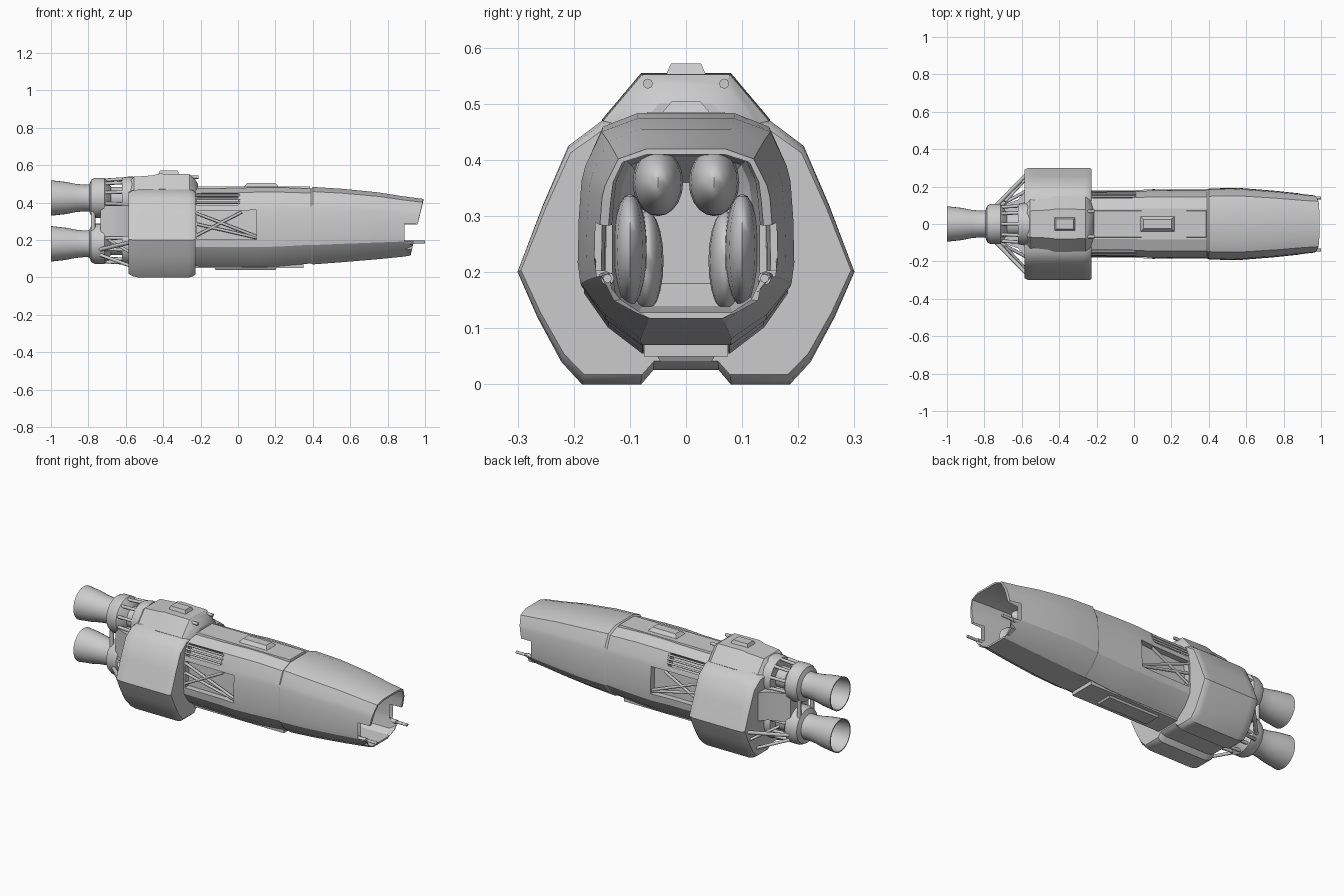
import bpy, bmesh, math
from mathutils import Vector

if "Cube" in bpy.data.objects:
    bpy.data.objects.remove(bpy.data.objects["Cube"])


def finish(name, bm, angle=30):
    bmesh.ops.recalc_face_normals(bm, faces=bm.faces)
    me = bpy.data.meshes.new(name)
    bm.to_mesh(me)
    bm.free()
    ob = bpy.data.objects.new(name, me)
    bpy.context.collection.objects.link(ob)
    bpy.ops.object.select_all(action='DESELECT')
    bpy.context.view_layer.objects.active = ob
    ob.select_set(True)
    bpy.ops.object.shade_smooth_by_angle(angle=math.radians(angle))
    return ob


def loft(name, rings, angle=30, edit=None):
    """Closed skin through equal-length point rings; edit(bm, faces) may rework it."""
    bm = bmesh.new()
    vs = [[bm.verts.new(p) for p in r] for r in rings]
    n = len(vs[0])
    faces = [[bm.faces.new((a[i], a[(i + 1) % n], b[(i + 1) % n], b[i])) for i in range(n)]
             for a, b in zip(vs, vs[1:])]
    bm.faces.new(vs[0])
    bm.faces.new(vs[-1])
    if edit:
        edit(bm, faces)
    return finish(name, bm, angle)


def both(half):
    return half + [(-y, z) for y, z in reversed(half)]


def box(name, lo, hi, taper=0.0):
    """Box whose top is inset by taper."""
    rings = []
    for z, t in ((lo[2], 0), (hi[2], taper)):
        rings.append([(lo[0] + t, lo[1] + t, z), (hi[0] - t, lo[1] + t, z),
                      (hi[0] - t, hi[1] - t, z), (lo[0] + t, hi[1] - t, z)])
    return loft(name, rings)


def rod(name, a, b, r=0.006, seg=8):
    a, b = Vector(a), Vector(b)
    q = (b - a).to_track_quat('Z', 'Y')
    rings = [[p + q @ Vector((r * math.cos(k * math.tau / seg), r * math.sin(k * math.tau / seg), 0))
              for k in range(seg)] for p in (a, b)]
    return loft(name, rings, 50)


def lathe(name, prof, z, seg=32):
    return loft(name, [[(x, r * math.cos(k * math.tau / seg), z + r * math.sin(k * math.tau / seg))
                        for k in range(seg)] for x, r in prof])


# Main hull: tapered faceted tube, open at the nose with an inner cavity
outer = both([(0.45, 1), (0.78, 0.88), (0.93, 0.57), (0.965, 0.43), (0.99, 0.1),
              (1, -0.31), (0.975, -0.5), (0.75, -0.78), (0.42, -1)])
inner = both([(0.5, 1), (0.82, 0.9), (0.94, 0.65), (0.97, 0.43), (1, 0.1),
              (1, -0.31), (1, -0.5), (0.93, -0.85), (0.65, -1)])
stations = [  # x, half width, bottom, top, nose slant, profile
    (-0.28, 0.178, 0.06, 0.475, 0, outer), (-0.22, 0.178, 0.06, 0.475, 0, outer),
    (0.0, 0.18, 0.058, 0.478, 0, outer), (0.10, 0.186, 0.055, 0.482, 0, outer),
    (0.22, 0.184, 0.06, 0.482, 0, outer), (0.39, 0.184, 0.075, 0.475, 0, outer),
    (0.40, 0.19, 0.07, 0.484, 0, outer), (0.56, 0.193, 0.082, 0.474, 0, outer),
    (0.75, 0.178, 0.098, 0.455, 0, outer), (0.89, 0.163, 0.112, 0.433, 0, outer),
    (0.957, 0.155, 0.118, 0.42, 0.034, outer), (0.957, 0.138, 0.128, 0.41, 0.034, inner),
    (0.89, 0.132, 0.128, 0.412, 0, inner), (0.75, 0.128, 0.13, 0.412, 0, inner),
    (0.62, 0.12, 0.14, 0.405, 0, inner), (0.56, 0.08, 0.18, 0.36, 0, inner)]


def hull_edit(bm, faces):
    n = len(outer)
    gone = []
    for mirror in (False, True):
        col = (lambda i: n - 2 - i) if mirror else (lambda i: i)
        sgn = -1 if mirror else 1
        # Sunken bays: rails above, truss at the side
        for rows, cols, depth in (((1,), (1,), (0.03, -0.025)), ((1, 2), (3, 4), (0.035, 0))):
            reg = [faces[r][col(c)] for r in rows for c in cols]
            out = bmesh.ops.extrude_face_region(bm, geom=reg)['geom']
            bmesh.ops.translate(bm, verts=[v for v in out if isinstance(v, bmesh.types.BMVert)],
                                vec=(0, -sgn * depth[0], depth[1]))
            gone += [f for f in reg if f.is_valid]
        # Broken notch at the nose
        gone += [faces[r][col(c)] for r in (9, 10, 11) for c in (4, 5)]
    bmesh.ops.delete(bm, geom=gone, context='FACES')


hull = loft("main_hull", [[(x + s * pz, w * py, (zb + zt) / 2 + pz * (zt - zb) / 2) for py, pz in prof]
                          for x, w, zb, zt, s, prof in stations], 22, hull_edit)

# Lumps lining the cavity
for s in (-1, 1):
    for x, y, z, size in ((0.62, 0.05, 0.36, (0.16, 0.045, 0.06)), (0.64, 0.10, 0.24, (0.18, 0.032, 0.1)),
                          (0.6, 0.07, 0.22, (0.1, 0.03, 0.09))):
        bm = bmesh.new()
        bmesh.ops.create_uvsphere(bm, u_segments=16, v_segments=10, radius=1)
        for v in bm.verts:
            v.co = Vector((x + v.co.x * size[0], s * y + v.co.y * size[1], z + v.co.z * size[2]))
        finish("cavity_lump", bm, 60)

# Hull panels, top and bottom
box("top_panel", (0.02, -0.055, 0.47), (0.23, 0.055, 0.505), 0.03)
box("top_spine", (-0.25, -0.075, 0.465), (0.39, 0.075, 0.486), 0.006)
box("belly_panel", (-0.12, -0.045, 0.04), (0.2, 0.045, 0.08), -0.025)
box("belly_plate", (-0.25, -0.075, 0.05), (0.35, 0.075, 0.09))

# Collar: wide armoured ring with two feet
ring = both([(0.09, 0.475), (0.15, 0.47), (0.21, 0.425), (0.255, 0.32), (0.30, 0.2), (0.265, 0.12),
             (0.222, 0.04), (0.185, 0.0), (0.08, 0.0), (0.058, 0.026)])
loft("collar", [[(x, y * k, 0.25 + (z - 0.25) * kz) for y, z in ring]
                for x, k, kz in ((-0.585, 0.97, 0.92), (-0.565, 1, 0.97), (-0.535, 1, 1),
                                 (-0.265, 1, 1), (-0.24, 1, 0.975), (-0.228, 0.98, 0.93))], 35)
# Hump above the collar
hump = both([(0.08, 0.555), (0.15, 0.472), (0.15, 0.42)])
loft("collar_hump", [[(x, y * k, 0.42 + (z - 0.42) * k) for y, z in hump]
                     for x, k in ((-0.58, 0.7), (-0.555, 0.88), (-0.46, 0.93), (-0.42, 1),
                                  (-0.26, 0.98), (-0.235, 0.85), (-0.215, 0.6))], 25)
box("hump_cap", (-0.43, -0.04, 0.54), (-0.31, 0.04, 0.572), 0.013)
box("antenna_base", (-0.31, -0.085, 0.52), (-0.27, 0.085, 0.55), 0.005)

# Engines: hollow bells, bulged housings and cage bars
bell = [(-0.8, 0.005), (-0.8, 0.03), (-0.86, 0.065), (-0.92, 0.08), (-1, 0.089), (-1, 0.095), (-0.92, 0.086),
        (-0.87, 0.076), (-0.82, 0.071), (-0.795, 0.072)]
bell += [(-0.785, 0.098), (-0.765, 0.108), (-0.715, 0.108), (-0.70, 0.092), (-0.68, 0.06), (-0.55, 0.06)]
for z, word in ((0.425, "upper"), (0.18, "lower")):
    lathe(word + "_engine", bell, z)
    for k in range(10):
        a = math.tau * (k + 0.5) / 10
        c, s = math.cos(a), math.sin(a)
        rod(word + "_cage_bar", (-0.72, 0.095 * c, z + 0.095 * s), (-0.56, 0.105 * c, z + 0.105 * s), 0.009)
    lathe(word + "_cage_ring", [(-0.62, 0.06), (-0.62, 0.108), (-0.59, 0.114), (-0.56, 0.114), (-0.56, 0.06)], z)
# Block between the engines
loft("engine_block", [[(x, y * w, z) for y, z in ((-1, 0.22), (1, 0.22), (1, 0.385), (-1, 0.385))]
                      for x, w in ((-0.735, 0.085), (-0.70, 0.10), (-0.62, 0.13), (-0.56, 0.2))])
for s in (-1, 1):
    rod("engine_link", (-0.775, s * 0.06, 0.2), (-0.775, s * 0.06, 0.4), 0.012)
    # Braces from the engines to the collar
    rod("lower_brace", (-0.735, s * 0.10, 0.15), (-0.57, s * 0.27, 0.19), 0.011)
    rod("foot_brace", (-0.735, s * 0.09, 0.12), (-0.57, s * 0.18, 0.06), 0.009)
    rod("long_brace", (-0.69, s * 0.12, 0.2), (-0.57, s * 0.25, 0.13), 0.008)

    # Truss and rails in the hull bays
    y = s * 0.168
    for a, b in (((-0.24, 0.35), (0.11, 0.215)), ((-0.24, 0.215), (0.02, 0.35)), ((-0.24, 0.29), (0.11, 0.21))):
        rod("side_truss", (a[0], y, a[1]), (b[0], y, b[1]), 0.008)
    for yy, z in ((0.162, 0.40), (0.154, 0.42), (0.146, 0.44)):
        rod("upper_rail", (-0.24, s * yy, z), (0.01, s * yy, z), 0.006)

    # Probes at the nose and antennas on the hump
    rod("nose_probe", (0.87, s * 0.14, 0.189), (1.0, s * 0.14, 0.189), 0.008)
    rod("nose_probe_mount", (0.80, s * 0.145, 0.189), (0.93, s * 0.14, 0.189), 0.012)
    rod("antenna", (-0.3, s * 0.068, 0.536), (-0.21, s * 0.068, 0.536), 0.009)
